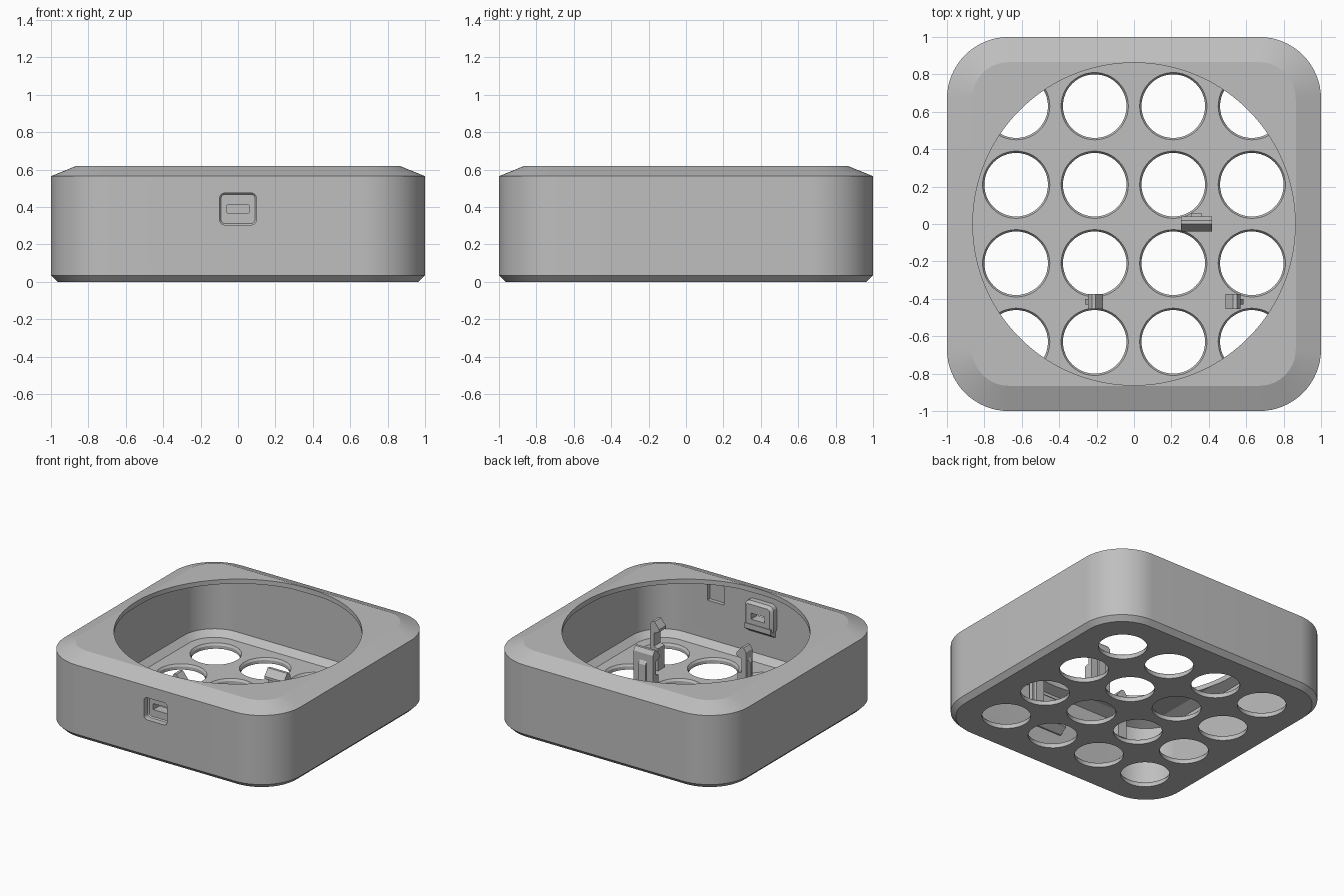
import bpy, bmesh, math
from mathutils import Matrix, Vector

cube = bpy.data.objects.get("Cube")
if cube:
    bpy.data.objects.remove(cube, do_unlink=True)

grey = bpy.data.materials.new("light_grey")
grey.use_nodes = True
colour = (0.52, 0.52, 0.52, 1)
grey.diffuse_color = colour
grey.node_tree.nodes["Principled BSDF"].inputs["Base Color"].default_value = colour


def finish(name, bm, matrix=Matrix()):
    bmesh.ops.remove_doubles(bm, verts=bm.verts, dist=1e-5)
    bmesh.ops.recalc_face_normals(bm, faces=bm.faces)
    bm.transform(matrix)
    mesh = bpy.data.meshes.new(name)
    bm.to_mesh(mesh)
    bm.free()
    mesh.materials.append(grey)
    obj = bpy.data.objects.new(name, mesh)
    bpy.context.collection.objects.link(obj)
    return obj


def add_loft(bm, rings, steps=12, centre=(0, 0)):
    """Closed stack of rounded rectangles, each (half x, half y, radius, z)."""
    loops = []
    for hx, hy, r, z in rings:
        loop = []
        for q, (sx, sy) in enumerate([(1, 1), (-1, 1), (-1, -1), (1, -1)]):
            for i in range(steps + 1):
                a = (q + i / steps) * math.pi / 2
                loop.append(bm.verts.new((centre[0] + sx * (hx - r) + r * math.cos(a),
                                          centre[1] + sy * (hy - r) + r * math.sin(a), z)))
        loops.append(loop)
    n = len(loops[0])
    for low, high in zip(loops, loops[1:]):
        for i in range(n):
            j = (i + 1) % n
            bm.faces.new((low[i], low[j], high[j], high[i]))
    bm.faces.new(loops[0][::-1])
    bm.faces.new(loops[-1])


def loft(name, rings, matrix=Matrix(), steps=12):
    bm = bmesh.new()
    add_loft(bm, rings, steps)
    return finish(name, bm, matrix)


def prism(name, profile, width, matrix=Matrix()):
    """Profile in the y-z plane, extruded along x about the centre."""
    bm = bmesh.new()
    face = bm.faces.new([bm.verts.new((-width / 2, y, z)) for y, z in profile])
    out = bmesh.ops.extrude_face_region(bm, geom=[face])
    moved = [v for v in out["geom"] if isinstance(v, bmesh.types.BMVert)]
    bmesh.ops.translate(bm, verts=moved, vec=(width, 0, 0))
    return finish(name, bm, matrix)


def combine(target, tool, operation):
    mod = target.modifiers.new("combine", "BOOLEAN")
    mod.object, mod.operation, mod.solver = tool, operation, "EXACT"
    bpy.context.view_layer.objects.active = target
    bpy.ops.object.modifier_apply(modifier=mod.name)
    bpy.data.objects.remove(tool, do_unlink=True)


def square(half, radius, z):
    return half, half, radius, z


def circle(radius, z):
    return radius, radius, radius, z


# Hollow case with bevelled bottom and sloping top
case = loft("case", [square(0.965, 0.295, 0), square(1, 0.33, 0.035),
                     square(1, 0.33, 0.565), square(0.865, 0.195, 0.62)], steps=16)
cavity = loft("cavity", [square(0.885, 0.215, 0.04), square(0.93, 0.26, 0.085),
                         square(0.93, 0.26, 0.55), square(0.85, 0.18, 0.585)], steps=16)
combine(case, cavity, "DIFFERENCE")

# Round opening in the top
combine(case, loft("opening", [circle(0.862, 0.5), circle(0.862, 0.7)], steps=32), "DIFFERENCE")

# Grid of countersunk floor holes
bm = bmesh.new()
for col in range(4):
    for row in range(4):
        add_loft(bm, [circle(0.17, -0.02), circle(0.17, 0.025), circle(0.18, 0.04),
                      circle(0.18, 0.06)], 12, (0.42 * col - 0.63, 0.42 * row - 0.63))
combine(case, finish("floor_holes", bm), "DIFFERENCE")

# Socket housing on the inside of the front wall, with a ledge below
to_front = Matrix.Translation((0, 0, 0.39)) @ Matrix.Rotation(math.pi / 2, 4, "X")
housing = loft("housing", [(0.1, 0.09, 0.02, 0.87), (0.12, 0.11, 0.04, 0.89),
                           (0.12, 0.11, 0.04, 0.96)], to_front, 4)
combine(case, housing, "UNION")
ledge = prism("ledge", [(-0.96, 0.25), (-0.92, 0.25), (-0.865, 0.29),
                        (-0.865, 0.33), (-0.96, 0.33)], 0.22)
combine(case, ledge, "UNION")

# Front socket recess and its slot
recess = loft("recess", [(0.09, 0.078, 0.02, 0.945), (0.098, 0.085, 0.027, 0.955),
                         (0.098, 0.085, 0.027, 1.05)], to_front, 5)
combine(case, recess, "DIFFERENCE")
slot = loft("slot", [(0.058, 0.023, 0.002, 0.8), (0.058, 0.023, 0.002, 1.05)], to_front, 1)
combine(case, slot, "DIFFERENCE")

# Shallow pocket inside the front wall
pocket = loft("pocket", [(0.07, 0.07, 0.002, 0.9), (0.07, 0.07, 0.002, 0.96)],
              Matrix.Translation((0.4, 0, 0.45)) @ Matrix.Rotation(math.pi / 2, 4, "X"), 1)
combine(case, pocket, "DIFFERENCE")

bpy.context.view_layer.objects.active = case
case.select_set(True)
bpy.ops.object.shade_smooth_by_angle(angle=math.radians(20))

# Snap clips: a post with a hook facing local -y and a rib behind
hook_profile = [(0.04, 0.03), (0.04, 0.38), (0.02, 0.41), (0, 0.41), (-0.04, 0.36),
                (-0.04, 0.34), (0.005, 0.32), (0.005, 0.22), (-0.03, 0.21), (-0.03, 0.03)]
rib_profile = [(0.03, 0.03), (0.056, 0.03), (0.056, 0.3), (0.03, 0.34)]
for name, x, y, turn, width in [("rear_clip", 0.335, 0, 0, 0.165),
                                ("right_clip", -0.205, -0.415, 90, 0.08),
                                ("left_clip", 0.53, -0.415, -90, 0.08)]:
    place = Matrix.Translation((x, y, 0)) @ Matrix.Rotation(math.radians(turn), 4, "Z")
    prism(name, hook_profile, width, place)
    prism(name + "_rib", rib_profile, width * 0.36, place)
